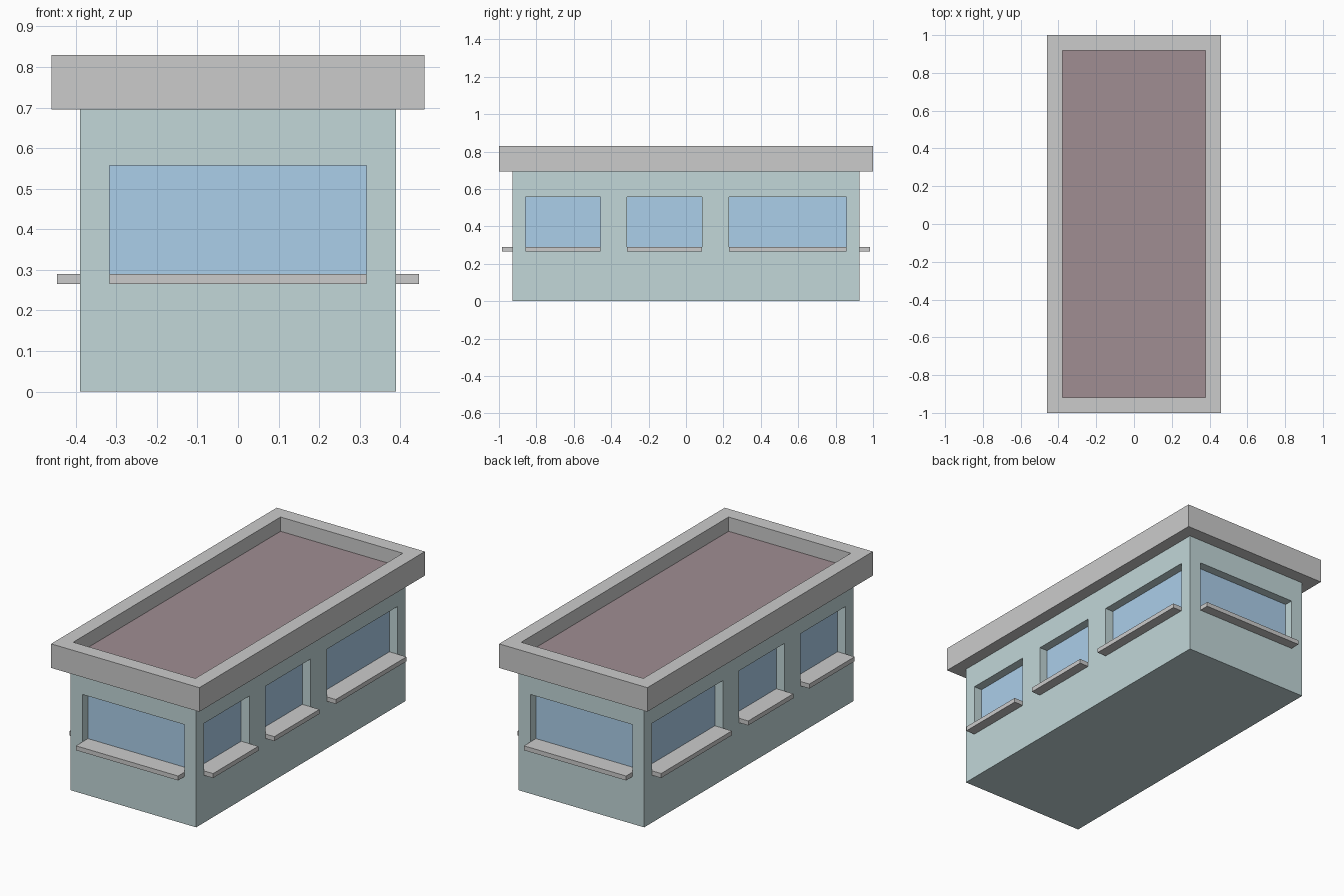
import bpy, bmesh
from mathutils import Vector, Matrix

if "Cube" in bpy.data.objects:
    bpy.data.objects.remove(bpy.data.objects["Cube"])

HX, HY, WALL_H = 0.39, 0.928, 0.695      # body half sizes and wall height
SILL_LO, SILL_HI, WIN_TOP = 0.265, 0.29, 0.557
RECESS, SILL_OUT = 0.05, 0.056
ROOF_TOP, RIM, ROOF_DROP = 0.83, 0.114, 0.08
END_WINDOWS = [(-0.317, 0.317)]
SIDE_WINDOWS = [(-0.858, -0.457), (-0.315, 0.085), (0.23, 0.857)]


def material(name, rgb):
    m = bpy.data.materials.new(name)
    m.diffuse_color = (*rgb, 1)
    m.use_nodes = True
    m.node_tree.nodes["Principled BSDF"].inputs["Base Color"].default_value = m.diffuse_color
    return m


def finish(bm, name, mats=()):
    bmesh.ops.recalc_face_normals(bm, faces=bm.faces)
    mesh = bpy.data.meshes.new(name)
    bm.to_mesh(mesh)
    bm.free()
    for m in mats:
        mesh.materials.append(m)
    ob = bpy.data.objects.new(name, mesh)
    bpy.context.collection.objects.link(ob)
    return ob


def box(bm, lo, hi):
    lo, hi = Vector(lo), Vector(hi)
    mat = Matrix.Translation((lo + hi) / 2) @ Matrix.Diagonal((*(hi - lo), 1))
    bmesh.ops.create_cube(bm, size=1, matrix=mat)


teal = material("wall_paint", (0.54, 0.68, 0.69))
blue = material("window_glass", (0.41, 0.62, 0.82))
maroon = material("roof_covering", (0.35, 0.27, 0.29))
grey = material("trim", (0.62, 0.62, 0.62))

# Each wall: axis it faces along, direction, half width, windows
WALLS = [(1, -1, HX, END_WINDOWS), (1, 1, HX, END_WINDOWS),
         (0, -1, HY, SIDE_WINDOWS), (0, 1, HY, SIDE_WINDOWS)]


def place(axis, u, d, z):
    return (d, u, z) if axis == 0 else (u, d, z)


# Walls as panels split around the windows
bm = bmesh.new()
zs = [0, 0.28, WIN_TOP, WALL_H]
for axis, sign, half, windows in WALLS:
    d = sign * (HX if axis == 0 else HY)
    us = [-half, *[u for w in windows for u in w], half]
    for i in range(len(us) - 1):
        for j in range(3):
            corners = [(us[i], zs[j]), (us[i + 1], zs[j]),
                       (us[i + 1], zs[j + 1]), (us[i], zs[j + 1])]
            f = bm.faces.new([bm.verts.new(place(axis, u, d, z)) for u, z in corners])
            f.material_index = int(j == 1 and i % 2 == 1)
bmesh.ops.remove_doubles(bm, verts=bm.verts, dist=1e-5)

# Underside
base = [e for e in bm.edges if all(v.co.z < 1e-5 for v in e.verts)]
bmesh.ops.holes_fill(bm, edges=base, sides=0)
bmesh.ops.recalc_face_normals(bm, faces=bm.faces)

# Recessed glass
panes = [f for f in bm.faces if f.material_index == 1]
glass = bmesh.ops.extrude_discrete_faces(bm, faces=panes)["faces"]
for f in bm.faces:
    f.material_index = 0
for f in glass:
    f.normal_update()
    c = f.calc_center_median()
    n = f.normal.copy()
    if n.x * c.x * abs(n.x) + n.y * c.y * abs(n.y) < 0:
        n.negate()
    bmesh.ops.translate(bm, verts=f.verts, vec=-n * RECESS)
    f.material_index = 1
finish(bm, "building_body", [teal, blue])

# Window sills, reaching from the glass to outside the wall
for axis, sign, half, windows in WALLS:
    face = HX if axis == 0 else HY
    d0, d1 = sorted((sign * (face - RECESS), sign * (face + SILL_OUT)))
    side = [["left", "right"], ["front", "back"]][axis][sign > 0]
    bm = bmesh.new()
    for u0, u1 in windows:
        box(bm, place(axis, u0, d0, SILL_LO), place(axis, u1, d1, SILL_HI))
    finish(bm, side + "_window_sills", [grey])

# Overhanging parapet with sunken flat roof
bm = bmesh.new()
box(bm, (-0.46, -1, WALL_H), (0.46, 1, ROOF_TOP))
bm.normal_update()
top = max(bm.faces, key=lambda f: f.calc_center_median().z)
bmesh.ops.inset_region(bm, faces=[top], thickness=RIM)
floor = bmesh.ops.extrude_discrete_faces(bm, faces=[top])["faces"][0]
bmesh.ops.translate(bm, verts=floor.verts, vec=(0, 0, -ROOF_DROP))
floor.material_index = 1
finish(bm, "roof_parapet", [grey, maroon])
